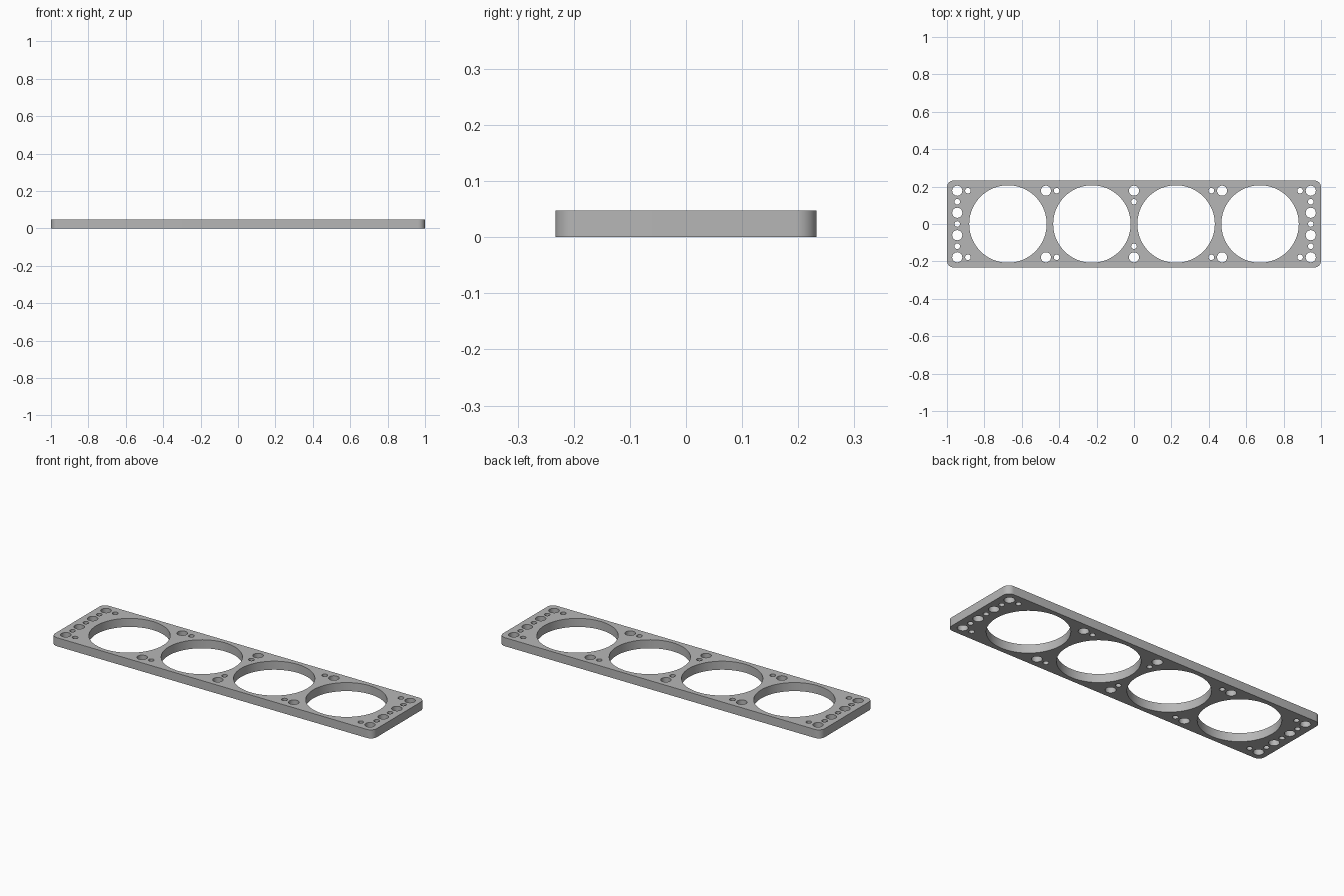
import bpy, bmesh
from math import cos, sin, pi, radians

cube = bpy.data.objects.get("Cube")
if cube:
    bpy.data.objects.remove(cube, do_unlink=True)

HALF_X, HALF_Y, THICK, CORNER = 1.0, 0.233, 0.048, 0.037
BIG, MEDIUM, SMALL = 0.207, 0.027, 0.0148

grey = bpy.data.materials.new("plain grey")
grey.use_nodes = True
colour = (0.47, 0.47, 0.47, 1)
grey.diffuse_color = colour
grey.node_tree.nodes["Principled BSDF"].inputs["Base Color"].default_value = colour


def add_loop(bm, points):
    verts = [bm.verts.new((x, y, 0)) for x, y in points]
    for a, b in zip(verts, verts[1:] + verts[:1]):
        bm.edges.new((a, b))


def arc(cx, cy, r, start, sweep, steps):
    return [(cx + r * cos(start + sweep * i / steps),
             cy + r * sin(start + sweep * i / steps)) for i in range(steps + 1)]


def circle(cx, cy, r, steps):
    return arc(cx, cy, r, 0, 2 * pi, steps)[:-1]


bm = bmesh.new()

# Rounded rectangular outline
outline = []
for i, (sx, sy) in enumerate([(1, 1), (-1, 1), (-1, -1), (1, -1)]):
    outline += arc(sx * (HALF_X - CORNER), sy * (HALF_Y - CORNER),
                   CORNER, i * pi / 2, pi / 2, 12)
add_loop(bm, outline)

# Four large openings
for x in (-0.674, -0.225, 0.225, 0.674):
    add_loop(bm, circle(x, 0, BIG, 96))

# Bolt and pin holes, one quarter mirrored to the others
quarter = [(0.945, 0.178, MEDIUM), (0.945, 0.06, MEDIUM), (0.945, 0.119, SMALL),
           (0.945, 0, SMALL), (0.888, 0.178, SMALL), (0.471, 0.178, MEDIUM),
           (0.414, 0.178, SMALL), (0, 0.178, MEDIUM), (0, 0.119, SMALL)]
for x, y, r in quarter:
    for px in {x, -x}:
        for py in {y, -y}:
            add_loop(bm, circle(px, py, r, 32))

# Fill around the holes, then give the plate its thickness
bmesh.ops.triangle_fill(bm, use_beauty=True, use_dissolve=False,
                        edges=bm.edges[:], normal=(0, 0, 1))
raised = bmesh.ops.extrude_face_region(bm, geom=bm.faces[:], use_keep_orig=True)
top = [g for g in raised["geom"] if isinstance(g, bmesh.types.BMVert)]
bmesh.ops.translate(bm, verts=top, vec=(0, 0, THICK))
bmesh.ops.recalc_face_normals(bm, faces=bm.faces[:])

mesh = bpy.data.meshes.new("spacer_plate")
bm.to_mesh(mesh)
bm.free()
mesh.materials.append(grey)
plate = bpy.data.objects.new("spacer_plate", mesh)
bpy.context.collection.objects.link(plate)

# Smooth hole walls and corners, sharp rims
bpy.ops.object.select_all(action="DESELECT")
plate.select_set(True)
bpy.context.view_layer.objects.active = plate
bpy.ops.object.shade_smooth_by_angle(angle=radians(30))
